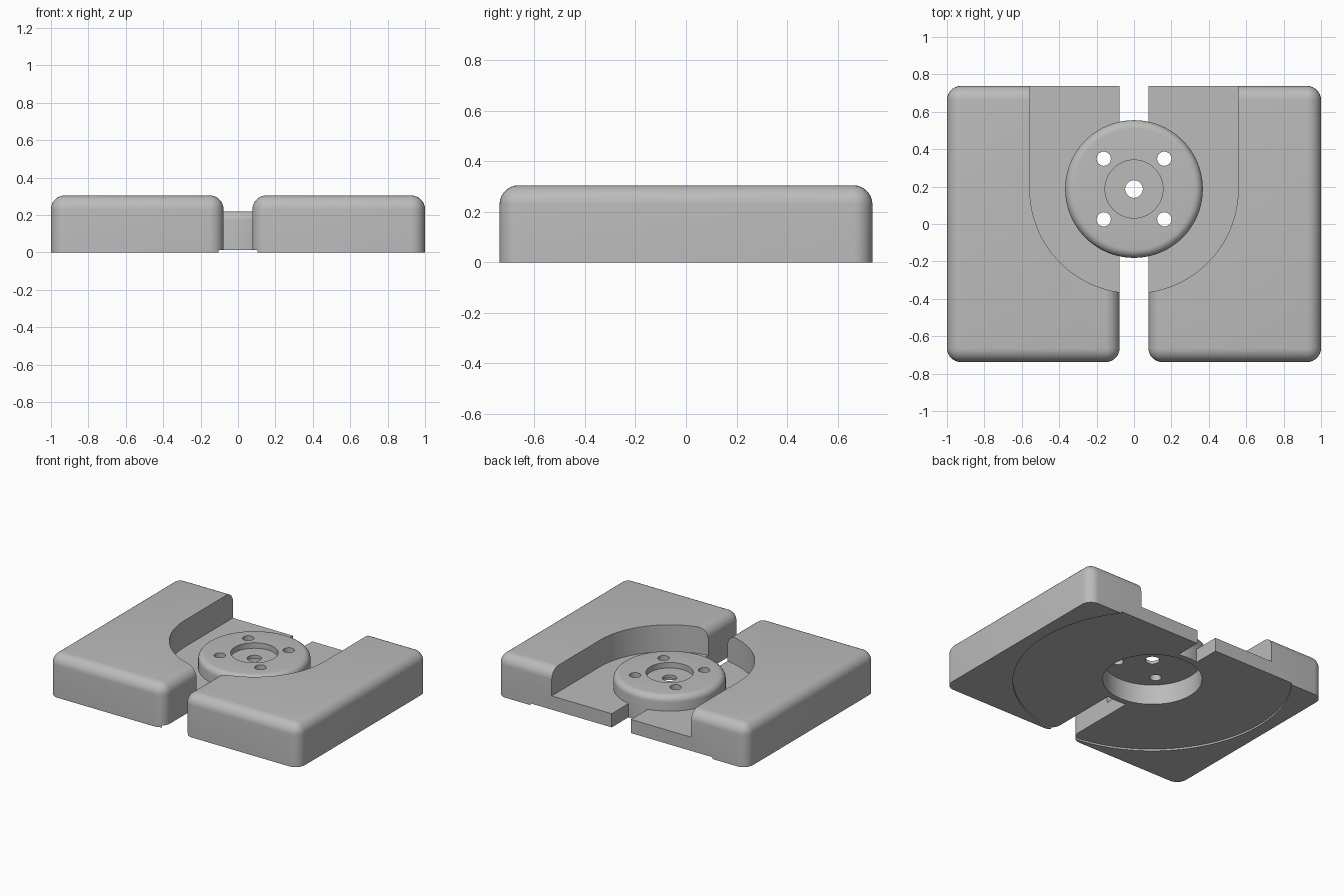
import bpy, bmesh, math
from mathutils import Vector, Matrix

old = bpy.data.objects.get("Cube")
if old:
    bpy.data.objects.remove(old, do_unlink=True)

# One flat grey for the whole model
grey = bpy.data.materials.new("plain grey")
grey.use_nodes = True
colour = (0.5, 0.5, 0.5, 1)
grey.diffuse_color = colour
grey.node_tree.nodes["Principled BSDF"].inputs["Base Color"].default_value = colour

GAP, BACK, TOP = 0.077, 0.738, 0.305      # half slot width, half depth, block height
CY = 0.187                                # hub centre in y
RECESS, FLOOR = 0.013, 0.112              # underside recess, pocket floor
HUB_R, HUB_TOP, FILLET = 0.368, 0.22, 0.045


def make(name, bm):
    bmesh.ops.recalc_face_normals(bm, faces=bm.faces)
    mesh = bpy.data.meshes.new(name)
    bm.to_mesh(mesh)
    bm.free()
    mesh.materials.append(grey)
    obj = bpy.data.objects.new(name, mesh)
    bpy.context.collection.objects.link(obj)
    return obj


def prism(name, outline, low, high):
    bm = bmesh.new()
    face = bm.faces.new([bm.verts.new((x, y, low)) for x, y in outline])
    new = bmesh.ops.extrude_face_region(bm, geom=[face])["geom"]
    bmesh.ops.translate(bm, vec=(0, 0, high - low),
                        verts=[v for v in new if isinstance(v, bmesh.types.BMVert)])
    return make(name, bm)


def arc(x, y, r, start, end, steps):
    angles = [math.radians(start + (end - start) * i / steps) for i in range(steps + 1)]
    return [(x + r * math.cos(a), y + r * math.sin(a)) for a in angles]


def disc(name, x, y, r, low, high, sides=64):
    return prism(name, arc(x, y, r, 0, 360, sides)[:-1], low, high)


def activate(obj):
    bpy.ops.object.select_all(action='DESELECT')
    obj.select_set(True)
    bpy.context.view_layer.objects.active = obj


def cut(obj, cutter):
    cutter.hide_render = True
    mod = obj.modifiers.new("cut", 'BOOLEAN')
    mod.operation, mod.solver, mod.object = 'DIFFERENCE', 'EXACT', cutter
    activate(obj)
    bpy.ops.object.modifier_apply(modifier=mod.name)
    bpy.data.objects.remove(cutter, do_unlink=True)


def smooth(obj):
    activate(obj)
    bpy.ops.object.shade_smooth_by_angle(angle=math.radians(30))


# Side block: rounded on top and at the corners, sharp at the back of the slot
bm = bmesh.new()
size = Matrix.Diagonal((1 - GAP, 2 * BACK, TOP, 1))
bmesh.ops.create_cube(bm, size=1,
                      matrix=Matrix.Translation(((1 + GAP) / 2, 0, TOP / 2)) @ size)
rounded = []
for e in bm.edges:
    mid = (e.verts[0].co + e.verts[1].co) / 2
    slot_back = mid.x < 0.5 and mid.y > 0.5 and mid.z < TOP * 0.9
    if mid.z > 0.01 and not slot_back:
        rounded.append(e)
bmesh.ops.bevel(bm, geom=rounded, offset=0.075, segments=8, profile=0.5,
                affect='EDGES', clamp_overlap=True)
block = make("side_block", bm)

# Pocket open to the back, shallow round recess below, seat for the hub
pocket = [(0.557, 1), (-0.557, 1)] + arc(0, CY, 0.557, 180, 360, 64)
cut(block, prism("pocket_cutter", pocket, FLOOR, 1))
cut(block, disc("recess_cutter", 0, CY, 0.913, -0.1, RECESS, 128))
cut(block, disc("seat_cutter", 0, CY, HUB_R - 0.001, -0.2, 0.6, 96))
block.name = "left_block"
smooth(block)

# Mirrored block on the other side
twin = block.copy()
twin.data = block.data.copy()
twin.name = "right_block"
twin.data.transform(Matrix.Scale(-1, 4, Vector((1, 0, 0))))
twin.data.flip_normals()
bpy.context.collection.objects.link(twin)

# Hub: hollow cup with a rounded rim, a counterbore and a centre hole
profile = [(0.047, 0.158), (0.325, 0.158), (0.325, RECESS), (HUB_R, RECESS)]
profile += arc(HUB_R - FILLET, HUB_TOP - FILLET, FILLET, 0, 90, 6)
profile += [(0.155, HUB_TOP), (0.155, 0.18), (0.047, 0.18)]
bm = bmesh.new()
ring = [bm.verts.new((r, CY, z)) for r, z in profile]
edges = [bm.edges.new((ring[i], ring[i - 1])) for i in range(len(ring))]
bmesh.ops.spin(bm, geom=ring + edges, cent=(0, CY, 0), axis=(0, 0, 1),
               angle=math.tau, steps=96, use_merge=False)
bmesh.ops.remove_doubles(bm, verts=bm.verts, dist=0.0002)
hub = make("hub", bm)

# Four bolt holes
for sx in (-1, 1):
    for sy in (-1, 1):
        cut(hub, disc("bolt_cutter", sx * 0.162, CY + sy * 0.162, 0.038, 0, 0.5, 32))
smooth(hub)
